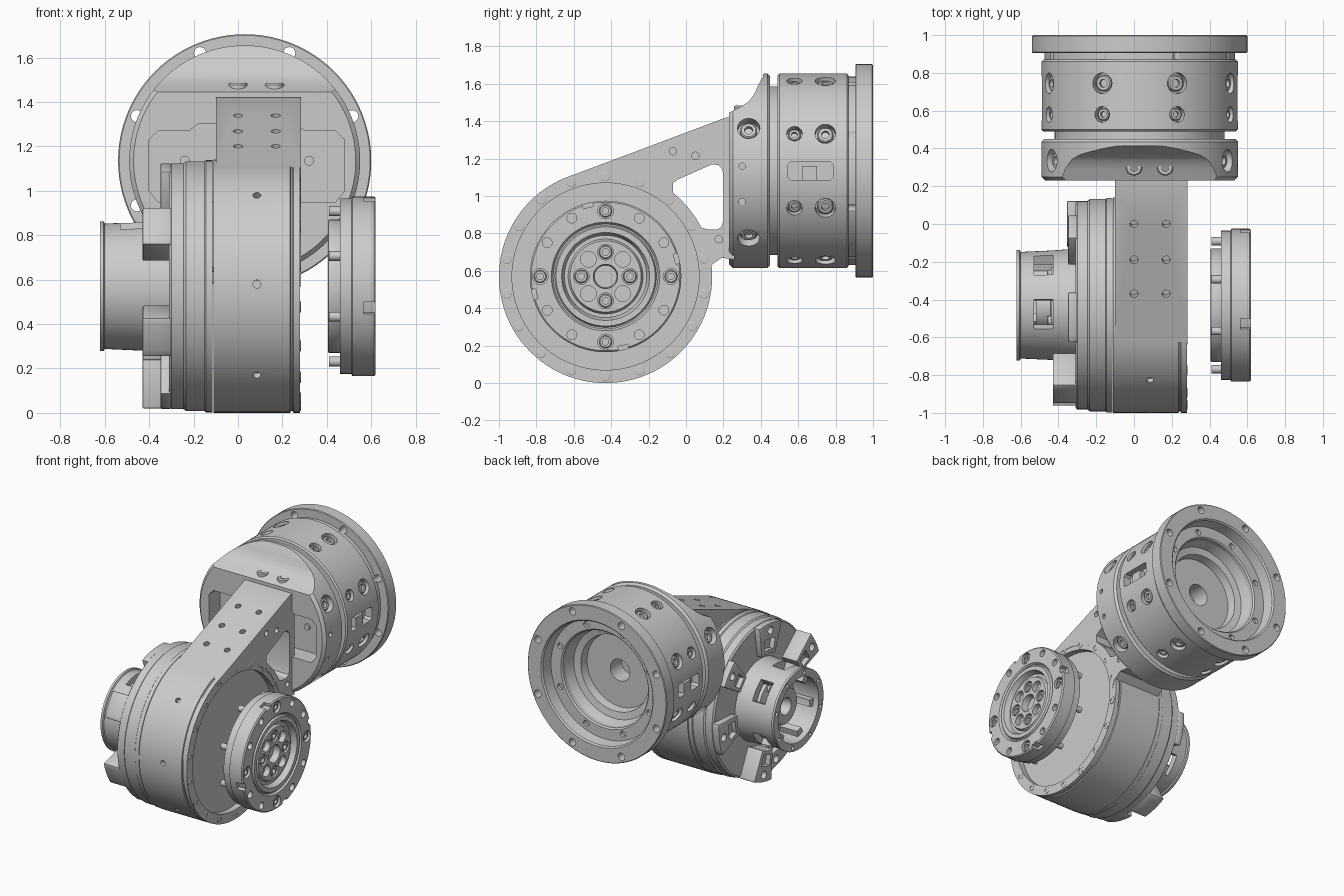
import bpy, bmesh
from math import sin, cos, pi, radians
from mathutils import Vector, Matrix

if "Cube" in bpy.data.objects:
    bpy.data.objects.remove(bpy.data.objects["Cube"])

CY, CZ = -0.43, 0.57          # centre of the elbow motor (axis along x)
OX, OZ = 0.03, 1.135          # centre of the output drum (axis along y)
ELBOW = ((0, CY, CZ), (1, 0, 0))
OUT = ((OX, 0, OZ), (0, 1, 0))


def revolve(bm, prof, origin, axis, n=96):
    """Revolve (radius, height) points; profiles not ending on the axis close into a ring."""
    m = Matrix.Translation(origin) @ Vector(axis).to_track_quat('Z', 'Y').to_matrix().to_4x4()
    rings = []
    for r, h in prof:
        if r == 0:
            rings.append([bm.verts.new(m @ Vector((0, 0, h)))])
        else:
            rings.append([bm.verts.new(m @ Vector((r * cos(2 * pi * i / n), r * sin(2 * pi * i / n), h)))
                          for i in range(n)])
    pairs = list(zip(rings, rings[1:]))
    if prof[0][0] > 0:
        pairs.append((rings[-1], rings[0]))
    for a, b in pairs:
        for i in range(n):
            j = (i + 1) % n
            q = [a[i % len(a)], a[j % len(a)], b[j % len(b)], b[i % len(b)]]
            bm.faces.new(list(dict.fromkeys(q)))


def prism(bm, pts, axis, a0, a1):
    """Extrude a 2D outline along x (y,z points), y (x,z points) or z (x,y points)."""
    k = 'xyz'.index(axis)
    def v(p, a):
        c = list(p)
        c.insert(k, a)
        return bm.verts.new(c)
    lo, hi = [v(p, a0) for p in pts], [v(p, a1) for p in pts]
    bm.faces.new(lo)
    bm.faces.new(hi[::-1])
    for i in range(len(pts)):
        j = (i + 1) % len(pts)
        bm.faces.new((lo[i], lo[j], hi[j], hi[i]))


def finish(name, bm, bevel=0, cutter=None):
    """Turn a bmesh into an object, bevel it and subtract the cutter."""
    def to_obj(nm, b):
        bmesh.ops.recalc_face_normals(b, faces=b.faces)
        me = bpy.data.meshes.new(nm)
        b.to_mesh(me)
        b.free()
        o = bpy.data.objects.new(nm, me)
        bpy.context.collection.objects.link(o)
        return o
    ob = to_obj(name, bm)
    if bevel:
        bv = ob.modifiers.new('bevel', 'BEVEL')
        bv.width, bv.segments, bv.angle_limit = bevel, 2, radians(40)
    if cutter:
        co = to_obj(name + '_cutter', cutter)
        co.hide_render = True
        bo = ob.modifiers.new('cut', 'BOOLEAN')
        bo.operation, bo.solver, bo.object = 'DIFFERENCE', 'EXACT', co
    dg = bpy.context.evaluated_depsgraph_get()
    me = bpy.data.meshes.new_from_object(ob.evaluated_get(dg))
    ob.modifiers.clear()
    ob.data = me
    if cutter:
        bpy.data.objects.remove(co)
    return ob


def lathe(name, prof, frame, bevel=0.006, cutter=None):
    bm = bmesh.new()
    revolve(bm, prof, *frame)
    return finish(name, bm, bevel, cutter)


def rod(bm, p, d, r, h0, h1, n=20):
    revolve(bm, [(0, h0), (r, h0), (r, h1), (0, h1)], p, d, n)


def bolt(bm, p, d, r, h=0.03):
    """Socket-head bolt standing h above p."""
    revolve(bm, [(0, -0.02), (r, -0.02), (r, h * .8), (r * .85, h), (r * .5, h), (r * .5, h * .3), (0, h * .3)], p, d, 18)


def on_x(r, deg, x):           # point around the elbow axis
    return (x, CY + r * cos(radians(deg)), CZ + r * sin(radians(deg)))


def on_y(r, deg, y):           # point around the output axis
    return (OX + r * cos(radians(deg)), y, OZ + r * sin(radians(deg)))


def sector(r0, r1, deg, half, n=6):
    ts = [deg - half + 2 * half * i / n for i in range(n + 1)]
    return [on_x(r1, t, 0)[1:] for t in ts] + [on_x(r0, t, 0)[1:] for t in ts[::-1]]


X, NX, Y, Z = (1, 0, 0), (-1, 0, 0), (0, 1, 0), (0, 0, 1)

# elbow motor housing with recessed end plate
cut = bmesh.new()
for z in (.98, .58, .17):
    y = CY - (.57 ** 2 - (z - CZ) ** 2) ** .5
    rod(cut, (.085, y, z), (0, y - CY, z - CZ), .018, -.03, .05)
lathe('elbow_housing', [(0, -.11), (.57, -.11), (.57, .235), (.562, .238), (.562, .246), (.57, .25),
                        (.57, .28), (.5, .28), (.5, .235), (0, .235)], ELBOW, 0, cut)
bm = bmesh.new()
for a in range(0, 360, 20):
    bolt(bm, on_x(.535, a + 10, .272), X, .026, .012)
finish('housing_rim_bolts', bm)

# rear motor cover
lathe('motor_cover', [(0, -.31), (.54, -.31), (.553, -.30), (.553, -.245), (.562, -.235), (.562, -.15),
                      (.568, -.145), (.568, -.115), (0, -.115)], ELBOW, 0)

# raised cover lugs: angle, half width, outer x
lugs = [(150, 10, -.43), (205, 10, -.43), (285, 11, -.43), (350, 13, -.355), (97, 14, -.35), (255, 14, -.35),
        (40, 10, -.35)]
for i, (a, half, x) in enumerate(lugs):
    bm, cut = bmesh.new(), bmesh.new()
    prism(bm, sector(.33, .553, a, half), 'x', x, -.30)
    rod(cut, on_x(.5, a, 0), NX, .028, -x - .035, .5)
    prism(cut, sector(.36, .44, a, half * .6), 'x', -.46, x + .035)
    finish(f'cover_lug_{i}', bm, .008, cut)

# open rear cap with windows and an inner hub
cut = bmesh.new()
for a in (40, 100, 320):
    prism(cut, sector(.22, .33, a, 16), 'x', -.53, -.43)
for a in range(15, 360, 45):
    rod(cut, on_x(.264, a, 0), NX, .014, .59, .7)
lathe('rear_cap', [(.3, -.30), (.29, -.43), (.282, -.60), (.292, -.605), (.292, -.622), (.235, -.622),
                   (.235, -.40), (.2, -.30)], ELBOW, 0, cut)
lathe('rear_hub', [(.06, -.30), (.21, -.30), (.21, -.44), (.13, -.44), (.13, -.52), (.06, -.52)], ELBOW)
bm = bmesh.new()
for a in range(0, 360, 60):
    bolt(bm, on_x(.165, a, -.44), NX, .025, .02)
    prism(bm, sector(.19, .245, a + 10, 7), 'x', -.58, -.40)
finish('rear_cap_ribs', bm)

# detached output disc
cut = bmesh.new()
for a in (0, 90, 180, 270):
    rod(cut, on_x(.35, a, 0), X, .042, .585, .7)
    for b in (30, 60):
        rod(cut, on_x(.36, a + b, 0), X, .026, .57, .7)
    prism(cut, sector(.38, .45, a + 14, 4), 'x', .565, .66)
for a in range(0, 360, 45):
    rod(cut, on_x(.13, a, 0), X, .042, .56, .7)
lathe('output_disc', [(0, .46), (.395, .46), (.395, .51), (.405, .515), (.405, .612), (.397, .62), (.29, .62),
                      (.28, .605), (.272, .605), (.265, .62), (.235, .62), (.22, .58), (.2, .58), (.19, .6),
                      (.065, .6), (.06, .55), (0, .55)], ELBOW, 0, cut)
bm = bmesh.new()
for a in (0, 90, 180, 270):
    bolt(bm, on_x(.35, a, .585), X, .034, .025)
    bolt(bm, on_x(.13, a, .56), X, .036, .035)
    for b in (22, 68):
        rod(bm, on_x(.365, a + b, 0), X, .022, .41, .47)
finish('output_disc_bolts', bm)
lathe('disc_rear_boss', [(.2, .405), (.3, .405), (.3, .47), (.2, .47)], ELBOW)

# arm joining the elbow to the drum, with triangular window
bm, cut = bmesh.new(), bmesh.new()
hug = [on_x(.535, t, 0)[1:] for t in range(0, 111, 10)]
prism(bm, [on_x(.569, 110, 0)[1:], (.215, 1.42), (.26, 1.42), (.26, .66), (.19, .67), (.12, .62)] + hug,
      'x', -.1, .283)
window = [on_x(.575, t, 0)[1:] for t in (27, 33, 39, 45, 51)]
window += [(-.07, 1.07), (-.04, 1.09), (.14, 1.17), (.175, 1.165), (.195, 1.14),
           (.2, 1.1), (.2, .87), (.19, .835), (.165, .82), (.12, .82)]
prism(cut, window, 'x', -.3, .5)
for y in (0, -.19, -.37):
    for x in (0, .17):
        rod(cut, (x, y, 1.34 + .367 * y), (0, -.35, .94), .021, -.04, .08)
for y, z in ((-.07, 1.24), (.05, 1.215), (.175, .77)):
    rod(cut, (0, y, z), X, .02, .22, .4)
finish('arm', bm, 0, cut)

# adaptor between arm and drum: sloped top, front pockets, bolt counterbores
cut, bolts = bmesh.new(), bmesh.new()
prism(cut, [(.1, 1.75), (.1, 1.43), (.23, 1.445), (.3, 1.48), (.34, 1.51), (.365, 1.545), (.39, 1.6),
            (.412, 1.64), (.425, 1.75)], 'x', -.7, .8)
for s in (-1, 1):
    pocket = [(.13, .95), (.4, .95), (.44, 1), (.44, 1.23), (.4, 1.27), (.26, 1.27), (.22, 1.3), (.13, 1.3)]
    prism(cut, [(.04 + s * x, z) for x, z in pocket], 'y', .1, .36)
    rod(bolts, (.04 + s * .28, 0, 1.135), Y, .022, .345, .37)
for a in (26, -44, 154, 224):
    d = (cos(radians(a)), 0, sin(radians(a)))
    rod(cut, on_y(0, 0, .335), d, .06, .46, .6)
    bolt(bolts, on_y(.46, a, .335), d, .045, .035)
for z in (.97, 1.16):
    rod(cut, (OX, .3, z), X, .017, .48, .6)
for x in (0, .165):
    rod(cut, (x, .3, 1.445), Z, .052, 0, .3)
    bolt(bolts, (x, .3, 1.445), Z, .044, .04)
lathe('adaptor', [(0, .23), (.5, .23), (.52, .25), (.52, .435), (.505, .45), (0, .45)], OUT, 0, cut)

# output drum with clamp bolts and side slots
cut = bmesh.new()
for k in range(8):
    a = 22.5 + 45 * k
    d = (cos(radians(a)), 0, sin(radians(a)))
    for y, r in ((.58, .042), (.745, .055)):
        rod(cut, on_y(0, 0, y), d, r, .475, .6)
        bolt(bolts, on_y(.475, a, y), d, r * .78, .03)
for s in (-1, 1):
    e = sorted((OX + s * .46, OX + s * .6))
    prism(cut, [(.56, 1.085), (.77, 1.085), (.785, 1.1), (.785, 1.17), (.77, 1.185), (.56, 1.185), (.545, 1.17),
                (.545, 1.1)], 'x', *e)
    prism(bolts, [(.62, 1.085), (.7, 1.085), (.7, 1.16), (.62, 1.16)], 'x', *sorted((OX + s * .45, OX + s * .505)))
lathe('output_drum', [(0, .49), (.51, .49), (.52, .5), (.52, .86), (.51, .87), (.35, .87), (.33, .8), (.28, .79),
                      (.27, .73), (.08, .73), (.08, .6), (0, .6)], OUT, 0, cut)
lathe('drum_neck', [(0, .44), (.45, .44), (.45, .51), (0, .51)], OUT, 0)
finish('drum_bolts', bolts)

# end flange with bolt holes and stepped bore
cut = bmesh.new()
for k in range(8):
    a = 22.5 + 45 * k
    rod(cut, on_y(.525, a, 0), Y, .027, .8, 1.1)
    rod(cut, on_y(.395, a, 0), Y, .022, .885, .96)
lathe('end_flange', [(.35, .86), (.505, .86), (.505, .905), (.565, .905), (.57, .91), (.57, .995), (.565, 1),
                     (.46, 1), (.45, .99), (.44, .91), (.36, .91), (.35, .9)], OUT, 0, cut)

# smooth shading with sharp edges kept
for o in bpy.context.collection.objects:
    o.select_set(True)
    bpy.context.view_layer.objects.active = o
bpy.ops.object.shade_smooth_by_angle(angle=radians(30))
